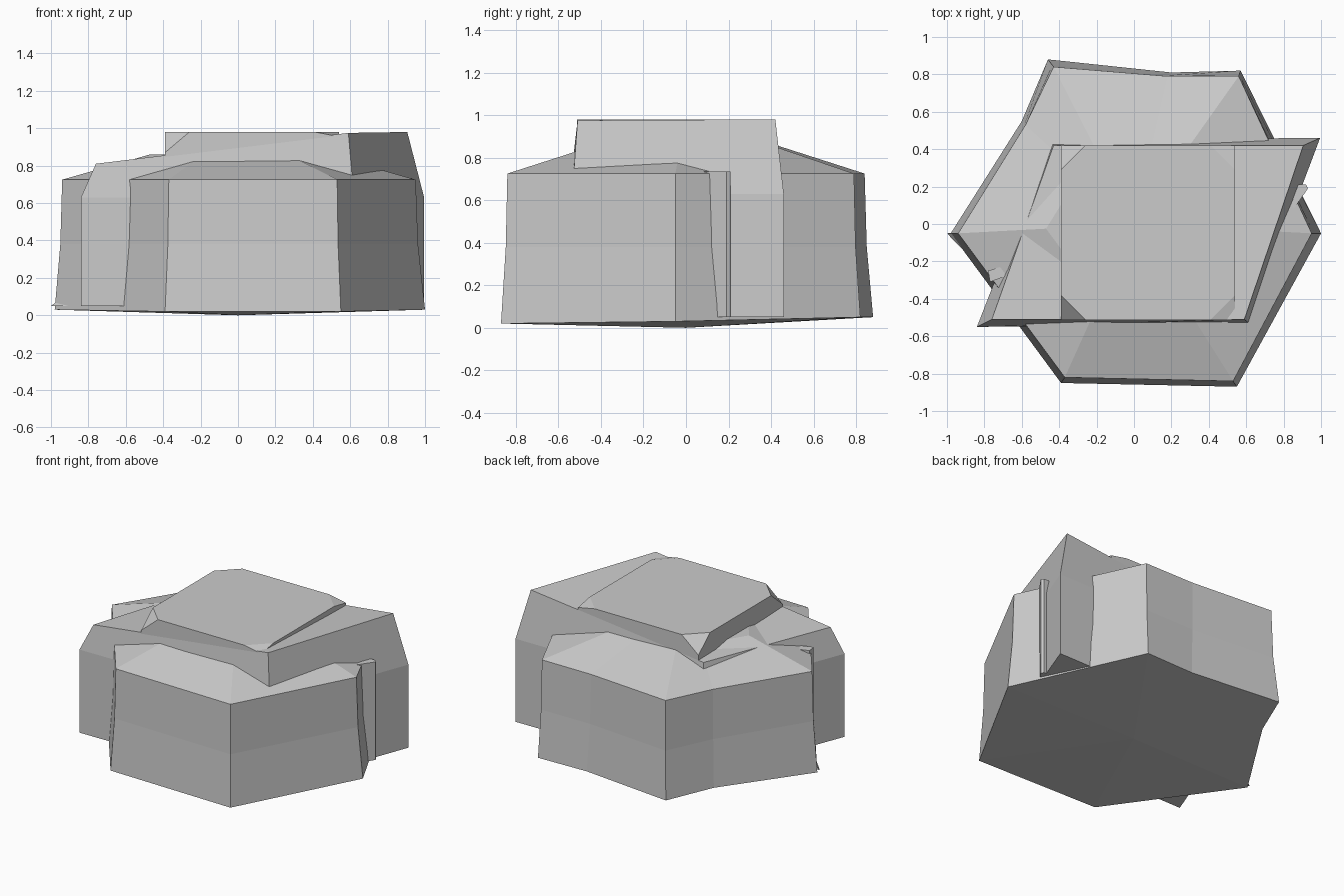
import bpy, bmesh
from mathutils import Vector

if "Cube" in bpy.data.objects:
    bpy.data.objects.remove(bpy.data.objects["Cube"])


def finish(name, bm):
    bmesh.ops.recalc_face_normals(bm, faces=bm.faces)
    mesh = bpy.data.meshes.new(name)
    bm.to_mesh(mesh)
    bm.free()
    ob = bpy.data.objects.new(name, mesh)
    bpy.context.collection.objects.link(ob)
    return ob


def loft(name, rings, bottom_apex=None):
    """Stack rings of equal point count; the base may come to a shallow point."""
    bm = bmesh.new()
    loops = [[bm.verts.new(p) for p in ring] for ring in rings]
    n = len(loops[0])
    for a, b in zip(loops, loops[1:]):
        for i in range(n):
            j = (i + 1) % n
            bm.faces.new((a[i], a[j], b[j], b[i]))
    bm.faces.new(loops[-1])
    if bottom_apex:
        tip = bm.verts.new(bottom_apex)
        for i in range(n):
            bm.faces.new((loops[0][(i + 1) % n], loops[0][i], tip))
    else:
        bm.faces.new(loops[0][::-1])
    return finish(name, bm)


def flat(points, z):
    return [(x, y, z) for x, y in points]


def scaled(points, s):
    return [(x * s, y * s) for x, y in points]


# Wide hexagonal rock with a sloped shoulder
base = [(-0.98, -0.05), (-0.39, -0.85), (0.55, -0.87), (1.0, -0.05),
        (0.57, 0.82), (0.20, 0.81), (-0.46, 0.88), (-0.60, 0.55)]
upper = [(-0.94, -0.05), (-0.37, -0.82), (0.53, -0.84), (0.95, -0.05),
         (0.56, 0.79), (0.18, 0.79), (-0.43, 0.84), (-0.58, 0.53)]
middle = [tuple(Vector(a).lerp(Vector(b), 0.75)) for a, b in zip(base, upper)]
base_z = [0.03, 0.02, 0.02, 0.03, 0.05, 0.05, 0.05, 0.05]
loft("wide_rock",
     [[(x, y, z) for (x, y), z in zip(base, base_z)],
      flat(middle, 0.38), flat(upper, 0.725), flat(scaled(upper, 0.5), 0.86)],
     (0, 0, 0))

# Slanted block cutting through the wide rock
block = [(-0.84, -0.55), (0.62, -0.535), (0.995, 0.46), (-0.45, 0.45)]
block_top = [(-0.76, -0.51, 0.81), (0.59, -0.51, 0.975),
             (0.905, 0.42, 0.98), (-0.43, 0.42, 0.83)]
loft("slanted_block", [flat(block, 0.05), flat(block, 0.63), block_top])

# Raised cap with clipped corners
x0, x1, y0, y1, c = -0.39, 0.54, -0.512, 0.42, 0.13
bm = bmesh.new()
for x, sx, z in ((x0, 1, 0.87), (x1, -1, 0.955)):
    for y, sy in ((y0, 1), (y1, -1)):
        for p in ((x, y, 0.7), (x, y, z), (x + sx * c, y, 0.98), (x, y + sy * c, 0.98)):
            bm.verts.new(p)
bmesh.ops.convex_hull(bm, input=bm.verts)
bmesh.ops.dissolve_limit(bm, angle_limit=0.01, verts=bm.verts, edges=bm.edges)
finish("top_cap", bm)

# Thin shards along both side creases
for name, pts, top in (
        ("right_shard", [(0.84, 0.06), (0.93, 0.19), (0.92, 0.21), (0.86, 0.21)], 0.735),
        ("left_shard", [(-0.62, -0.20), (-0.78, -0.25), (-0.77, -0.31), (-0.66, -0.27)], 0.75)):
    loft(name, [flat(pts, 0.05), flat(pts, top)])

# Low chip at the left foot
loft("left_chip", [flat([(-0.9, -0.04), (-0.74, -0.32), (-1.0, -0.05), (-0.8, 0.2)][0:3], 0.05),
                   flat([(-0.88, -0.04), (-0.74, -0.3), (-0.96, -0.05)], 0.08)])
